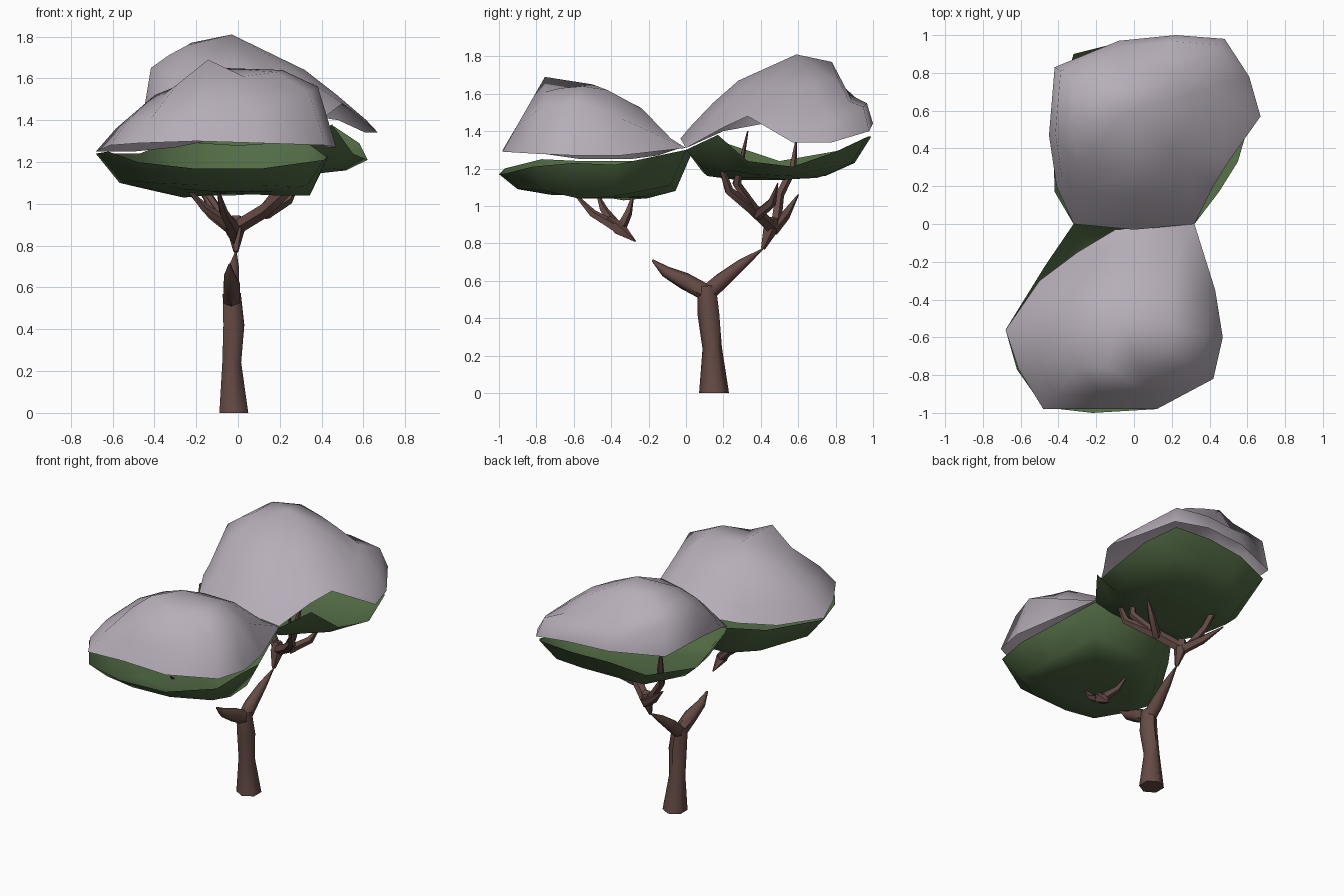
import bpy, bmesh, math
from mathutils import Vector


def material(name, rgb):
    m = bpy.data.materials.new(name)
    m.diffuse_color = (*rgb, 1)
    return m


BARK = material("bark", (0.13, 0.07, 0.06))
LEAF = material("leaf", (0.085, 0.15, 0.06))
SNOW = material("pale_top", (0.47, 0.42, 0.48))


def finish(bm, name, mat, angle):
    me = bpy.data.meshes.new(name)
    bm.to_mesh(me)
    bm.free()
    ob = bpy.data.objects.new(name, me)
    bpy.context.collection.objects.link(ob)
    me.materials.append(mat)
    bpy.ops.object.select_all(action='DESELECT')
    ob.select_set(True)
    bpy.context.view_layer.objects.active = ob
    bpy.ops.object.shade_smooth_by_angle(angle=math.radians(angle))
    return ob


# Open faceted shell: rim points (x, y, z) plus heights of the inner rings
def shell(name, rows, centre, scales, up, mat):
    bm = bmesh.new()
    c = Vector(centre)
    rings = []
    for k, s in enumerate((1, *scales)):
        rings.append([bm.verts.new((c.x + (r[0] - c.x) * s,
                                    c.y + (r[1] - c.y) * s, r[2 + k]))
                      for r in rows])
    mid = bm.verts.new(c)
    n = len(rows)
    for i in range(n):
        j = (i + 1) % n
        for a, b in zip(rings, rings[1:]):
            bm.faces.new((a[i], a[j], b[j], b[i]))
        bm.faces.new((rings[-1][i], rings[-1][j], mid))
    bm.normal_update()
    if (sum(f.normal.z for f in bm.faces) > 0) != up:
        bmesh.ops.reverse_faces(bm, faces=bm.faces[:])
    return finish(bm, name, mat, 75)


# Tapered limb following points (x, y, z, radius)
def limb(name, path, sides=6):
    bm = bmesh.new()
    pts = [Vector(p[:3]) for p in path]
    rings = []
    for i, p in enumerate(path):
        d = (pts[min(i + 1, len(pts) - 1)] - pts[max(i - 1, 0)]).normalized()
        if i == 0 and p[2] == 0:
            d = Vector((0, 0, 1))
        u = d.cross(Vector((1, 0, 0))).normalized()
        v = d.cross(u)
        rings.append([bm.verts.new(pts[i] + p[3] * (
            u * math.cos(math.tau * k / sides) + v * math.sin(math.tau * k / sides)))
            for k in range(sides)])
    for a, b in zip(rings, rings[1:]):
        for k in range(sides):
            j = (k + 1) % sides
            bm.faces.new((a[k], a[j], b[j], b[k]))
    bm.faces.new(rings[0])
    bm.faces.new(rings[-1])
    bmesh.ops.recalc_face_normals(bm, faces=bm.faces[:])
    return finish(bm, name, BARK, 60)


# Pale upper crowns
shell("front_crown_top", [
    (0.32, 0.00, 1.31, 1.36, 1.52), (0.43, -0.35, 1.27, 1.48, 1.62),
    (0.47, -0.60, 1.27, 1.56, 1.64), (0.42, -0.82, 1.28, 1.53, 1.63),
    (0.12, -0.98, 1.29, 1.43, 1.61), (-0.20, -0.98, 1.30, 1.43, 1.69),
    (-0.48, -0.98, 1.29, 1.41, 1.57), (-0.61, -0.77, 1.28, 1.40, 1.52),
    (-0.68, -0.56, 1.25, 1.36, 1.52), (-0.50, -0.30, 1.25, 1.37, 1.54),
    (-0.30, -0.15, 1.27, 1.35, 1.54), (-0.10, -0.03, 1.31, 1.36, 1.53)],
    (-0.08, -0.50, 1.65), (0.84, 0.53), True, SNOW)

shell("rear_crown_top", [
    (0.32, 0.00, 1.31, 1.36, 1.50, 1.62), (0.42, 0.20, 1.42, 1.47, 1.56, 1.64),
    (0.50, 0.33, 1.48, 1.51, 1.58, 1.66), (0.67, 0.57, 1.34, 1.40, 1.52, 1.64),
    (0.61, 0.78, 1.34, 1.44, 1.54, 1.65), (0.48, 0.98, 1.40, 1.53, 1.56, 1.68),
    (0.22, 1.00, 1.44, 1.55, 1.57, 1.72), (-0.08, 0.97, 1.44, 1.55, 1.60, 1.77),
    (-0.42, 0.83, 1.44, 1.65, 1.71, 1.77), (-0.45, 0.47, 1.45, 1.65, 1.71, 1.76),
    (-0.41, 0.20, 1.40, 1.48, 1.62, 1.71), (-0.32, 0.00, 1.31, 1.37, 1.52, 1.65),
    (0.00, -0.03, 1.36, 1.42, 1.55, 1.67)],
    (-0.03, 0.59, 1.81), (0.92, 0.72, 0.5), True, SNOW)

# Green leafy undersides
shell("front_crown_underside", [
    (0.32, 0.00, 1.30, 1.11, 1.05), (0.43, -0.38, 1.22, 1.05, 1.04),
    (0.43, -0.60, 1.23, 1.04, 1.04), (0.41, -0.82, 1.21, 1.08, 1.06),
    (0.12, -0.98, 1.17, 1.09, 1.06), (-0.22, -1.00, 1.17, 1.09, 1.06),
    (-0.48, -0.97, 1.20, 1.10, 1.07), (-0.62, -0.77, 1.25, 1.11, 1.07),
    (-0.68, -0.56, 1.24, 1.10, 1.06), (-0.47, -0.22, 1.24, 1.06, 1.03),
    (-0.32, 0.00, 1.30, 1.08, 1.04), (0.00, 0.03, 1.28, 1.08, 1.04)],
    (-0.05, -0.45, 1.05), (0.82, 0.5), False, LEAF)

shell("rear_crown_underside", [
    (0.32, 0.00, 1.30, 1.20, 1.15), (0.45, 0.17, 1.38, 1.19, 1.15),
    (0.55, 0.33, 1.24, 1.17, 1.15), (0.62, 0.57, 1.21, 1.16, 1.14),
    (0.58, 0.80, 1.29, 1.20, 1.15), (0.46, 0.97, 1.37, 1.23, 1.16),
    (0.20, 0.99, 1.37, 1.23, 1.16), (-0.08, 0.96, 1.36, 1.22, 1.16),
    (-0.32, 0.90, 1.31, 1.20, 1.15), (-0.43, 0.50, 1.24, 1.16, 1.14),
    (-0.42, 0.17, 1.35, 1.19, 1.15), (-0.32, 0.00, 1.30, 1.18, 1.15),
    (0.00, 0.03, 1.28, 1.16, 1.14)],
    (0.05, 0.50, 1.14), (0.82, 0.5), False, LEAF)

# Trunk and main fork
limb("trunk", [(-0.02, 0.15, 0, 0.08), (-0.03, 0.14, 0.24, 0.052),
               (-0.02, 0.12, 0.42, 0.058), (-0.03, 0.11, 0.57, 0.05)])
limb("front_fork", [(-0.03, 0.12, 0.53, 0.045), (-0.03, -0.01, 0.60, 0.045),
                    (-0.04, -0.11, 0.65, 0.03), (-0.04, -0.18, 0.71, 0.006)])
limb("rear_fork", [(-0.03, 0.11, 0.53, 0.045), (-0.03, 0.19, 0.60, 0.042),
                   (-0.02, 0.30, 0.69, 0.028), (-0.01, 0.41, 0.77, 0.004)])

# Upper boughs: stem then twigs for each crown
boughs = {
    "front": [
        [(-0.02, -0.27, 0.81, 0.004), (-0.03, -0.36, 0.88, 0.04), (-0.04, -0.42, 0.93, 0.02)],
        [(-0.03, -0.38, 0.89, 0.03), (-0.07, -0.50, 0.96, 0.022), (-0.10, -0.61, 1.08, 0.004)],
        [(-0.03, -0.35, 0.88, 0.03), (-0.12, -0.31, 0.96, 0.022), (-0.18, -0.28, 1.07, 0.004)],
        [(-0.04, -0.38, 0.90, 0.03), (-0.16, -0.44, 0.98, 0.022), (-0.25, -0.48, 1.08, 0.004)]],
    "rear": [
        [(-0.01, 0.41, 0.77, 0.012), (-0.01, 0.45, 0.88, 0.045), (-0.01, 0.46, 0.94, 0.03)],
        [(-0.01, 0.46, 0.87, 0.035), (-0.12, 0.53, 0.95, 0.028), (-0.24, 0.60, 1.06, 0.004)],
        [(0.00, 0.45, 0.89, 0.035), (0.13, 0.37, 0.97, 0.035), (0.26, 0.23, 1.08, 0.025),
         (0.30, 0.14, 1.35, 0.004)],
        [(0.13, 0.37, 0.97, 0.03), (0.24, 0.27, 1.12, 0.025), (0.28, 0.33, 1.40, 0.004)],
        [(0.13, 0.38, 0.95, 0.03), (0.24, 0.46, 1.02, 0.025), (0.30, 0.49, 1.12, 0.004)],
        [(-0.06, 0.48, 0.91, 0.03), (-0.16, 0.50, 1.06, 0.025), (-0.20, 0.57, 1.20, 0.022),
         (-0.22, 0.59, 1.36, 0.004)]],
}
for side, paths in boughs.items():
    for i, p in enumerate(paths):
        limb(f"{side}_bough" if i == 0 else f"{side}_twig_{i}", p, 5)
